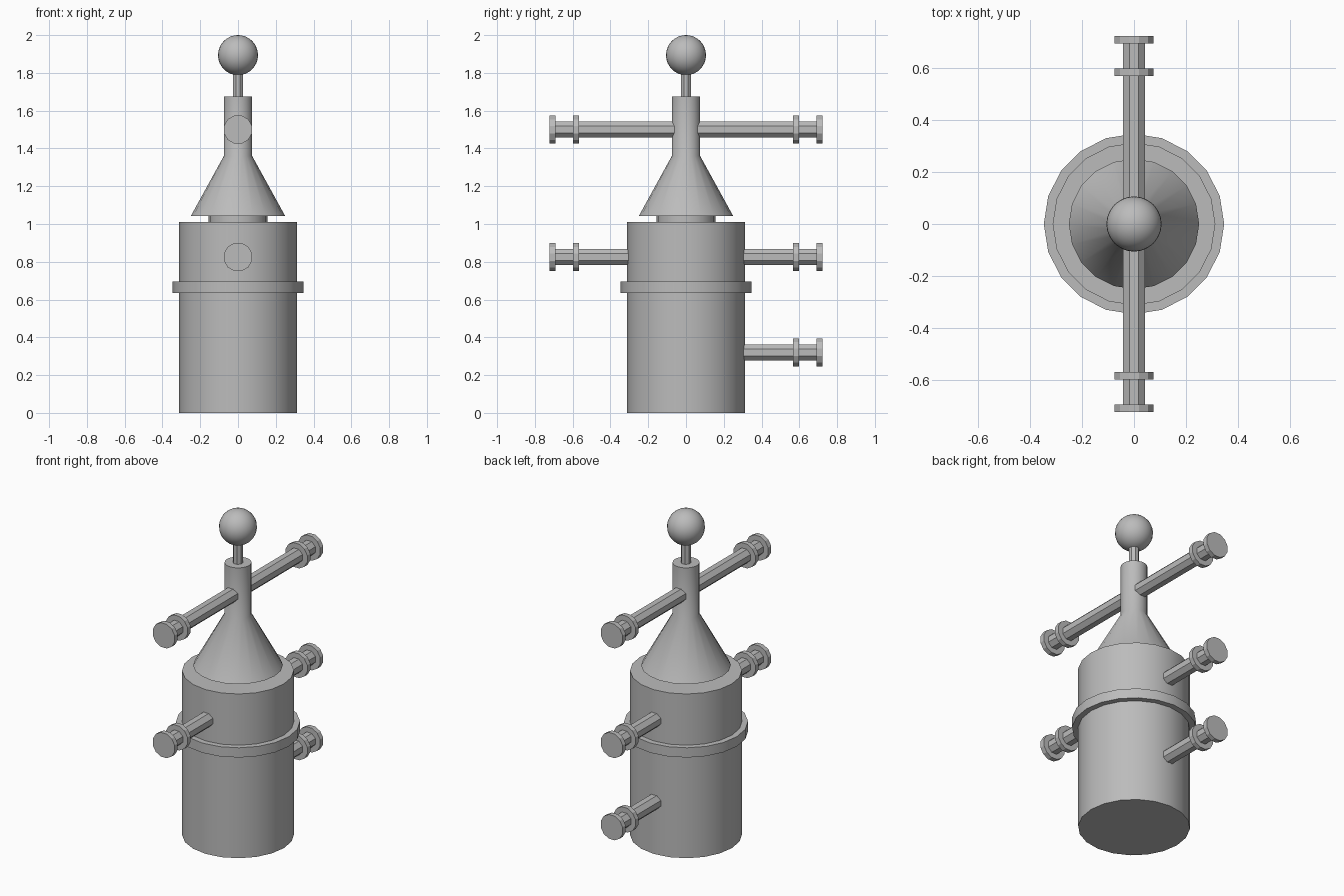
import bpy
import bmesh
from math import pi, cos, sin, radians

if "Cube" in bpy.data.objects:
    bpy.data.objects.remove(bpy.data.objects["Cube"], do_unlink=True)

grey = bpy.data.materials.new("plain_grey")
grey.use_nodes = True
tone = (0.5, 0.5, 0.5, 1)
grey.diffuse_color = tone
grey.node_tree.nodes["Principled BSDF"].inputs["Base Color"].default_value = tone


def lathe(name, profile, sides, offset=0.0, smooth=True):
    """Closed solid turned around z from (radius, height) points."""
    bm = bmesh.new()
    rings = []
    for r, z in profile:
        angles = [2 * pi * (i + offset) / sides for i in range(sides)]
        rings.append([bm.verts.new((r * cos(a), r * sin(a), z)) for a in angles])
    for low, high in zip(rings, rings[1:]):
        for i in range(sides):
            j = (i + 1) % sides
            bm.faces.new((low[i], low[j], high[j], high[i]))
    bm.faces.new(rings[0][::-1])
    bm.faces.new(rings[-1])
    mesh = bpy.data.meshes.new(name)
    bm.to_mesh(mesh)
    bm.free()
    mesh.materials.append(grey)
    obj = bpy.data.objects.new(name, mesh)
    bpy.context.collection.objects.link(obj)
    if smooth:
        smooth_faces(obj)
    return obj


def smooth_faces(obj):
    bpy.ops.object.select_all(action="DESELECT")
    obj.select_set(True)
    bpy.context.view_layer.objects.active = obj
    bpy.ops.object.shade_smooth_by_angle(angle=radians(30))


def tube(name, r, bottom, top, sides, **options):
    return lathe(name, [(r, bottom), (r, top)], sides, **options)


# Tank with its band and the raised collar under the hood
tube("tank_body", 0.312, 0, 1.01, 20)
tube("tank_band", 0.346, 0.635, 0.695, 20)
tube("hood_collar", 0.155, 1.0, 1.045, 20)

# Conical hood running into the neck, then rod and ball
lathe("hood_and_neck", [(0.25, 1.042), (0.075, 1.36), (0.075, 1.675)], 20)
tube("ball_rod", 0.029, 1.66, 1.82, 8, offset=0.5, smooth=False)
bpy.ops.mesh.primitive_uv_sphere_add(segments=24, ring_count=16, radius=0.106,
                                     location=(0, 0, 1.894))
ball = bpy.context.object
ball.name = "top_ball"
ball.data.materials.append(grey)
smooth_faces(ball)


# Side pipes, each with an inner and an end flange
def flanged_pipe(label, z, side, start):
    parts = [
        tube(label + "_pipe", 0.046, start, 0.70, 8, offset=0.5, smooth=False),
        tube(label + "_inner_flange", 0.077, 0.567, 0.597, 12, offset=0.5, smooth=False),
        tube(label + "_end_flange", 0.077, 0.692, 0.722, 12, offset=0.5, smooth=False),
    ]
    for part in parts:
        part.rotation_euler.x = -side * pi / 2
        part.location.z = z


for side, word in ((-1, "front"), (1, "back")):
    flanged_pipe(word + "_upper", 1.5, side, 0.03)
    flanged_pipe(word + "_middle", 0.825, side, 0.25)
flanged_pipe("back_lower", 0.32, 1, 0.25)
